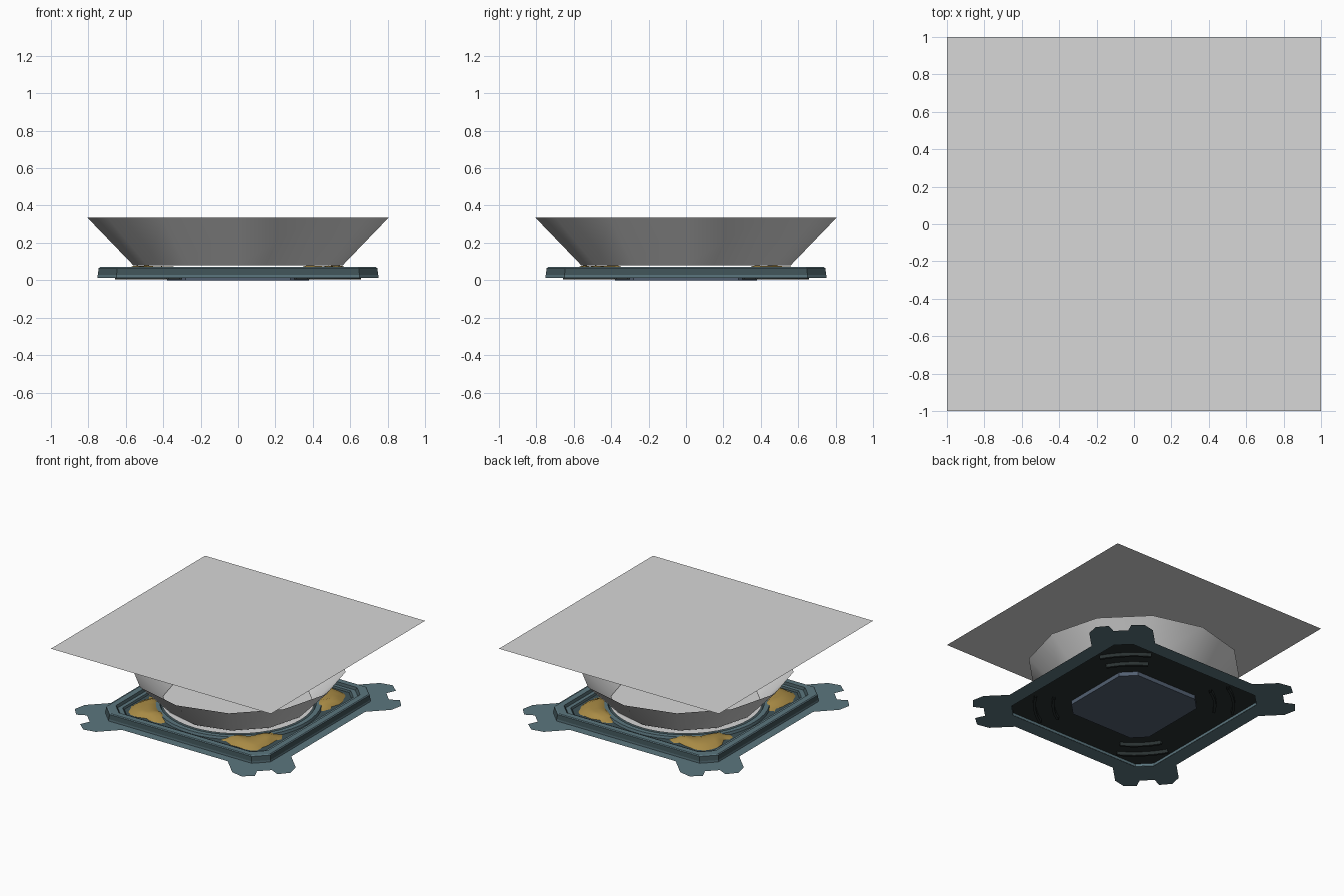
import bpy, bmesh, math, random

if "Cube" in bpy.data.objects:
    bpy.data.objects.remove(bpy.data.objects["Cube"])

random.seed(4)


def material(name, rgb):
    m = bpy.data.materials.new(name)
    m.diffuse_color = (*rgb, 1)
    m.use_nodes = True
    m.node_tree.nodes["Principled BSDF"].inputs["Base Color"].default_value = m.diffuse_color
    return m


GREY = material("light grey", (0.68, 0.68, 0.68))
TEAL = material("slate teal", (0.105, 0.18, 0.21))
DARK = material("dark teal", (0.05, 0.085, 0.095))
BLACK = material("near black", (0.022, 0.03, 0.03))
SLATE = material("blue slate", (0.085, 0.115, 0.165))
GOLD = material("old gold", (0.40, 0.26, 0.06))


def finish(name, bm, mats, smooth=None):
    me = bpy.data.meshes.new(name)
    bm.to_mesh(me)
    bm.free()
    ob = bpy.data.objects.new(name, me)
    bpy.context.collection.objects.link(ob)
    for m in mats:
        me.materials.append(m)
    if smooth:
        bpy.ops.object.select_all(action='DESELECT')
        bpy.context.view_layer.objects.active = ob
        ob.select_set(True)
        bpy.ops.object.shade_smooth_by_angle(angle=math.radians(smooth))
    return ob


def octagon(h, k):
    """Square of half width h with corners cut by k, counter-clockwise."""
    c = h - k
    return [(h, -c), (h, c), (c, h), (-c, h), (-h, c), (-h, -c), (-c, -h), (c, -h)]


def circle(r, n):
    return [(r * math.cos(2 * math.pi * i / n), r * math.sin(2 * math.pi * i / n)) for i in range(n)]


def loft(name, rings, mats, bands=None, close=False, cap=False, smooth=None):
    """Skin rings of (outline, z); bands gives a material index per band."""
    bm = bmesh.new()
    loops = [[bm.verts.new((x, y, z)) for x, y in pts] for pts, z in rings]
    count = len(loops) if close else len(loops) - 1
    for b in range(count):
        lo, hi = loops[b], loops[(b + 1) % len(loops)]
        for i in range(len(lo)):
            j = (i + 1) % len(lo)
            f = bm.faces.new((lo[i], lo[j], hi[j], hi[i]))
            f.material_index = bands[b] if bands else 0
    if cap:
        bm.faces.new(loops[-1])
        bm.faces.new(loops[0][::-1])
    return finish(name, bm, mats, smooth)


def sheet(name, pts, z, mat):
    bm = bmesh.new()
    bm.faces.new([bm.verts.new((x, y, z)) for x, y in pts])
    return finish(name, bm, [mat])


# Thin flange with a notched claw on each corner and an open middle
half_claw = [(.65, .17), (.79, .17), (.85, .13), (.855, .06), (.80, .04)]
claw = [(u, -v) for u, v in half_claw] + [(u, v) for u, v in reversed(half_claw)]
outline = []
for q in range(4):
    a = q * math.pi / 2
    for u, v in claw:
        x, y = u - v, u + v
        outline.append((x * math.cos(a) - y * math.sin(a), x * math.sin(a) + y * math.cos(a)))
bm = bmesh.new()
edges = []
for pts in (outline, octagon(.70, .10)):
    vs = [bm.verts.new((x, y, .01)) for x, y in pts]
    edges += [bm.edges.new((vs[i - 1], vs[i])) for i in range(len(vs))]
bmesh.ops.triangle_fill(bm, edges=edges, use_beauty=True)
bmesh.ops.recalc_face_normals(bm, faces=bm.faces)
for f in bm.faces:
    if f.normal.z < 0:
        f.normal_flip()
finish("claw_flange", bm, [TEAL])

# Raised frame with a stepped inner lip
loft("frame", [(octagon(.75, .10), .011), (octagon(.75, .10), .027), (octagon(.745, .10), .064),
               (octagon(.738, .10), .07), (octagon(.69, .09), .07), (octagon(.68, .09), .05),
               (octagon(.65, .08), .05), (octagon(.64, .08), .036), (octagon(.70, .10), .036),
               (octagon(.70, .10), .011)],
     [TEAL, DARK], [0, 1, 0, 0, 1, 0, 1, 0, 0], close=False)

# Tray floor: teal seen from above, near black seen from below
sheet("tray_floor", octagon(.70, .10), .037, DARK)
sheet("tray_underside", octagon(.70, .10)[::-1], .033, BLACK)

# Circular collar around the emitter
loft("collar", [(circle(.63, 48), .037), (circle(.625, 48), .058), (circle(.585, 48), .058),
                (circle(.575, 48), .037)], [TEAL], smooth=30)

# Light disc at the bottom of the beam
sheet("emitter_disc", circle(.57, 48), .06, GREY)

# Underside centre plate and corner arcs
loft("centre_plate", [(octagon(.38, .10), 0), (octagon(.38, .10), .033)], [SLATE], cap=True)
for q in range(4):
    for r in (.60, .74):
        bm = bmesh.new()
        rows = []
        for i in range(13):
            a = math.radians(90 * q + 30 + 2.5 * i)
            rows.append([bm.verts.new((rr * math.cos(a), rr * math.sin(a), z))
                         for rr, z in ((r, .033), (r, .004), (r + .02, .004), (r + .02, .033))])
        for a, b in zip(rows, rows[1:]):
            for k in range(3):
                bm.faces.new((a[k], a[k + 1], b[k + 1], b[k]))
        bmesh.ops.recalc_face_normals(bm, faces=bm.faces)
        finish("underside_arc", bm, [BLACK])

# Lumpy gold pieces filling the four corners
for q in range(4):
    bm = bmesh.new()
    rows = []
    n, m = 12, 5
    for i in range(n + 1):
        t = i / n
        a = math.radians(90 * q + 24 + 42 * t)
        outer = .66 + .15 * math.sin(math.pi * t) ** 1.5 + random.uniform(-.025, .025)
        row = []
        for j in range(m + 1):
            s = j / m
            r = .585 + (outer - .585) * s
            bump = math.sin(math.pi * min(1, .12 + s * .88)) ** .6 if 0 < j < m else 0
            end = min(1, 4 * t, 4 * (1 - t))
            z = .038 + (.042 * bump * end) * random.uniform(.75, 1)
            row.append(bm.verts.new((r * math.cos(a), r * math.sin(a), z)))
        rows.append(row)
    for a, b in zip(rows, rows[1:]):
        for j in range(m):
            bm.faces.new((a[j], a[j + 1], b[j + 1], b[j]))
    finish("gold_corner", bm, [GOLD], 50)

# Flared twelve-sided beam, open at both ends
loft("beam_cone", [(circle(.56, 12), .08), (circle(.805, 12), .335)], [GREY], smooth=40)

# Flat square screen floating on top
sheet("screen", [(-1, -1), (1, -1), (1, 1), (-1, 1)], .607, GREY)
